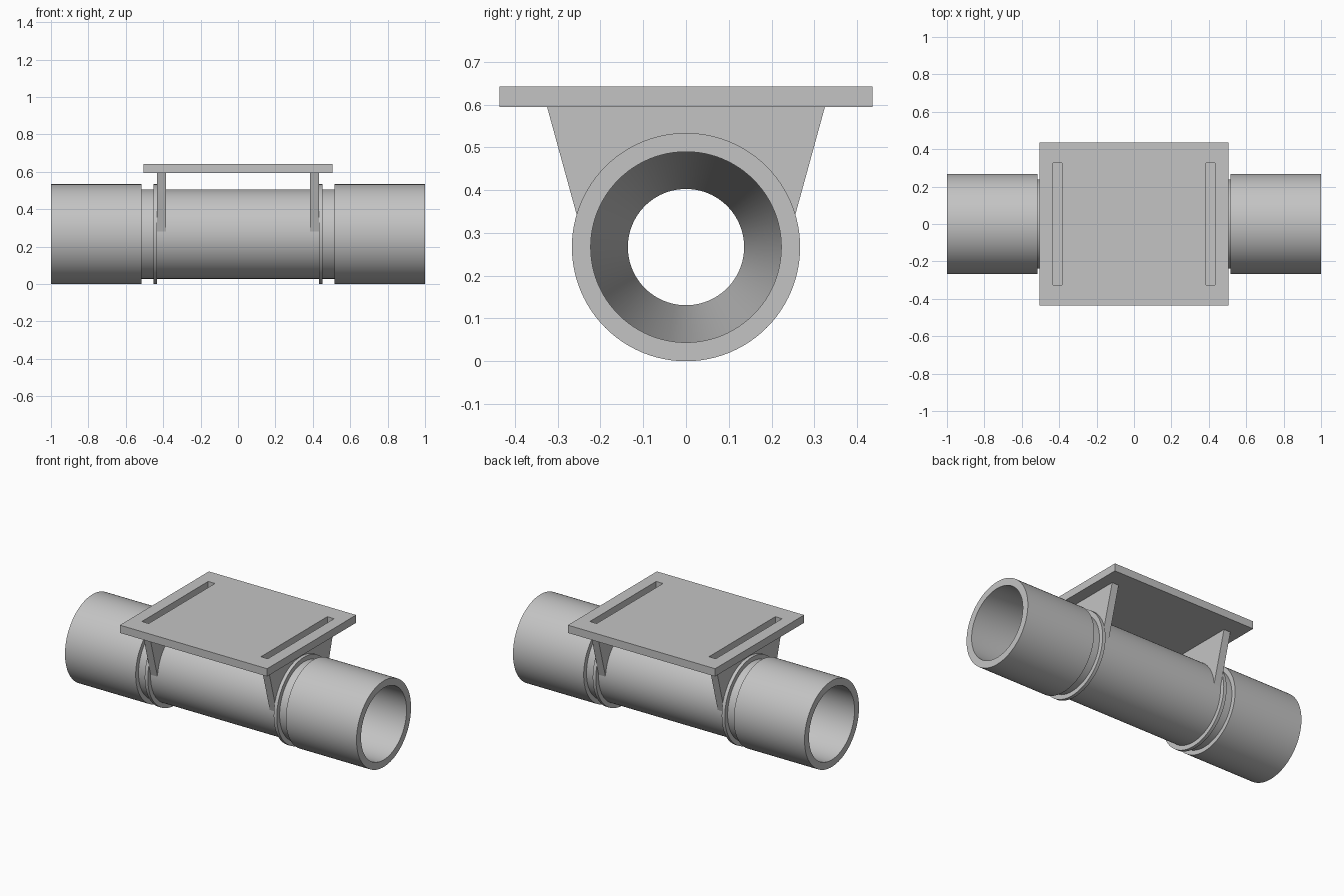
import bpy, bmesh
from math import cos, sin, pi, radians, acos

cube = bpy.data.objects.get("Cube")
if cube:
    bpy.data.objects.remove(cube, do_unlink=True)

grey = bpy.data.materials.new("light_grey")
grey.use_nodes = True
grey.diffuse_color = (0.55, 0.55, 0.55, 1)
grey.node_tree.nodes["Principled BSDF"].inputs["Base Color"].default_value = (0.55, 0.55, 0.55, 1)

AXIS_Z = 0.267                    # height of the pipe axis
R_END, R_BODY, R_BORE, R_THROAT = 0.267, 0.239, 0.223, 0.136
SLOT_IN, SLOT_OUT, SLOT_Y = 0.385, 0.432, 0.325
PLATE_X, PLATE_Y, PLATE_Z, PLATE_TOP = 0.505, 0.436, 0.595, 0.643


def finish(name, bm, smooth=False):
    bmesh.ops.recalc_face_normals(bm, faces=bm.faces)
    mesh = bpy.data.meshes.new(name)
    bm.to_mesh(mesh)
    bm.free()
    mesh.materials.append(grey)
    obj = bpy.data.objects.new(name, mesh)
    bpy.context.collection.objects.link(obj)
    if smooth:
        bpy.ops.object.select_all(action='DESELECT')
        obj.select_set(True)
        bpy.context.view_layer.objects.active = obj
        bpy.ops.object.shade_smooth_by_angle(angle=radians(30))
    return obj


def extrude(bm, faces, vec):
    new = bmesh.ops.extrude_face_region(bm, geom=faces)["geom"]
    bmesh.ops.translate(bm, vec=vec, verts=[g for g in new if isinstance(g, bmesh.types.BMVert)])


# Pipe: half profile mirrored, then revolved about x
outer = [(0.432, R_BODY), (0.432, R_END), (0.453, R_END), (0.453, R_BODY),
         (0.515, R_BODY), (0.515, R_END), (1.0, R_END)]
inner = [(1.0, R_BORE), (0.515, R_BORE), (0.06, R_THROAT)]
half = outer + inner
profile = half + [(-x, r) for x, r in reversed(half)]
SEG = 96
bm = bmesh.new()
rings = [[bm.verts.new((x, r * cos(2 * pi * i / SEG), AXIS_Z + r * sin(2 * pi * i / SEG)))
          for i in range(SEG)] for x, r in profile]
for k, ring in enumerate(rings):
    nxt = rings[(k + 1) % len(rings)]
    for i in range(SEG):
        j = (i + 1) % SEG
        bm.faces.new((ring[i], ring[j], nxt[j], nxt[i]))
finish("pipe", bm, smooth=True)

# Top plate: grid of cells without the two slots, thickened
xs = [-PLATE_X, -SLOT_OUT, -SLOT_IN, SLOT_IN, SLOT_OUT, PLATE_X]
ys = [-PLATE_Y, -SLOT_Y, SLOT_Y, PLATE_Y]
bm = bmesh.new()
grid = [[bm.verts.new((x, y, PLATE_Z)) for y in ys] for x in xs]
for a in range(5):
    for b in range(3):
        if not (b == 1 and a in (1, 3)):
            bm.faces.new((grid[a][b], grid[a + 1][b], grid[a + 1][b + 1], grid[a][b + 1]))
extrude(bm, bm.faces[:], (0, 0, PLATE_TOP - PLATE_Z))
finish("top_plate", bm)


# Saddle brackets: tapered web sitting on the pipe, strips from arc to outline
def bracket(name, x0):
    steps, r = 32, 0.232
    foot_y, foot_z = 0.2385, 0.28
    bm = bmesh.new()
    low, high = [], []
    for i in range(steps + 1):
        a = pi * i / steps
        y = r * cos(a)
        low.append(bm.verts.new((x0, y, AXIS_Z + r * sin(a))))
        high.append(bm.verts.new((x0, SLOT_Y * cos(a), PLATE_Z)))
    for s, end in ((1, 0), (-1, steps)):
        foot = bm.verts.new((x0, s * foot_y, foot_z))
        bm.faces.new((low[end], foot, high[end]))
    for i in range(steps):
        bm.faces.new((low[i], low[i + 1], high[i + 1], high[i]))
    bmesh.ops.recalc_face_normals(bm, faces=bm.faces)
    extrude(bm, bm.faces[:], (SLOT_OUT - SLOT_IN, 0, 0))
    finish(name, bm)


bracket("left_bracket", SLOT_IN)
bracket("right_bracket", -SLOT_OUT)
